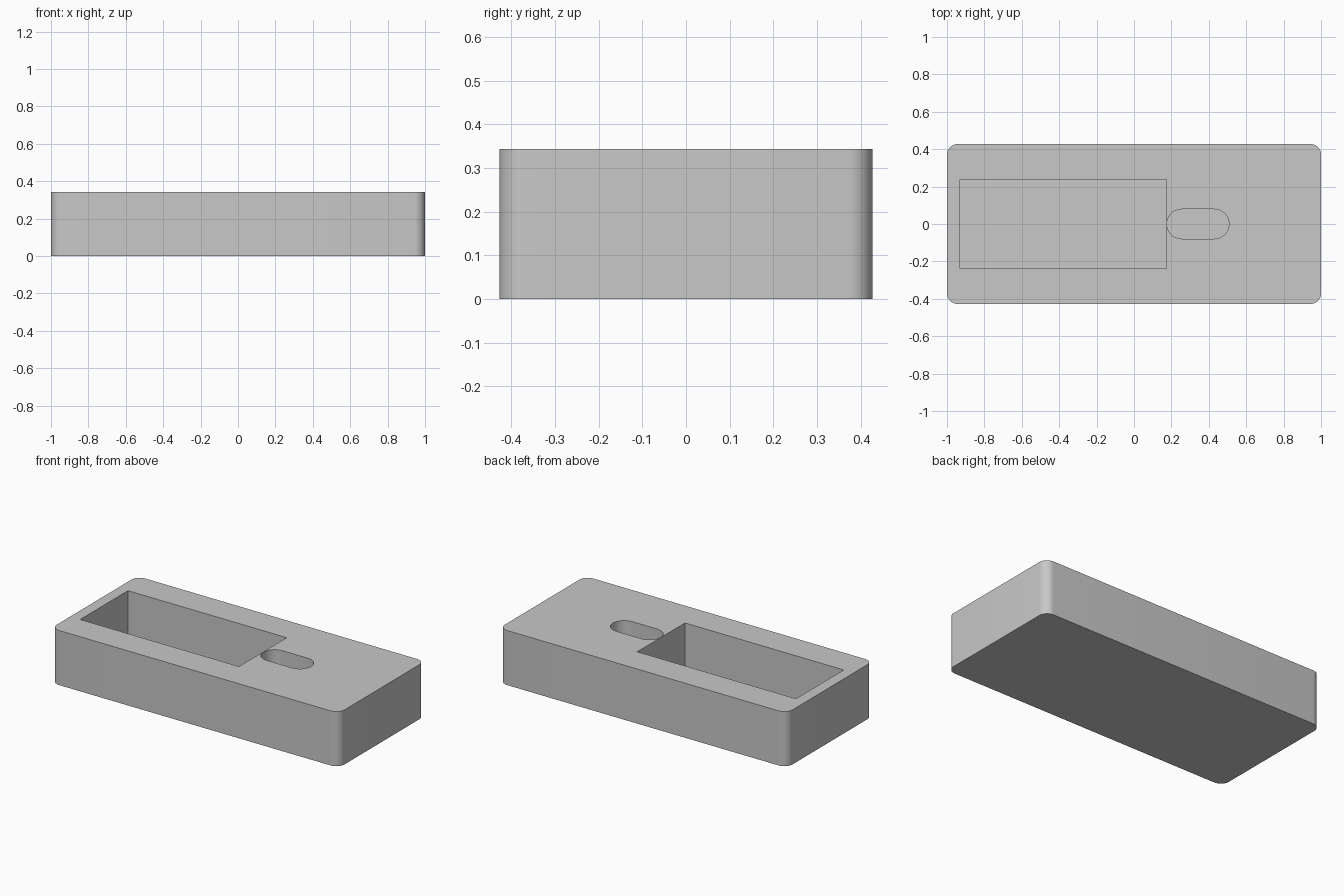
import bpy
import bmesh
from math import cos, sin, pi

default = bpy.data.objects.get("Cube")
if default:
    bpy.data.objects.remove(default, do_unlink=True)

HEIGHT = 0.343
FLOOR = 0.057      # thickness left under the recesses
ABOVE = 0.4        # cutters reach past the top face

grey = bpy.data.materials.new("plain grey")
grey.use_nodes = True
colour = (0.58, 0.58, 0.58, 1)
grey.diffuse_color = colour
grey.node_tree.nodes["Principled BSDF"].inputs["Base Color"].default_value = colour


def rounded_block(name, x0, x1, y0, y1, z0, z1, radius=0, steps=12):
    """Extruded rectangle with optional rounded vertical corners."""
    corners = [(x1, y1, -1, -1), (x0, y1, 1, -1), (x0, y0, 1, 1), (x1, y0, -1, 1)]
    outline = []
    for quarter, (x, y, sx, sy) in enumerate(corners):
        if not radius:
            outline.append((x, y))
            continue
        for i in range(steps + 1):
            a = (quarter + i / steps) * pi / 2
            outline.append((x + sx * radius + radius * cos(a),
                            y + sy * radius + radius * sin(a)))
    bm = bmesh.new()
    base = bm.faces.new([bm.verts.new((x, y, z0)) for x, y in outline])
    top = bmesh.ops.extrude_face_region(bm, geom=[base])["geom"]
    bmesh.ops.translate(bm, vec=(0, 0, z1 - z0),
                        verts=[g for g in top if isinstance(g, bmesh.types.BMVert)])
    bmesh.ops.remove_doubles(bm, verts=bm.verts, dist=1e-5)
    bmesh.ops.recalc_face_normals(bm, faces=bm.faces)
    mesh = bpy.data.meshes.new(name)
    bm.to_mesh(mesh)
    bm.free()
    mesh.materials.append(grey)
    obj = bpy.data.objects.new(name, mesh)
    bpy.context.collection.objects.link(obj)
    return obj


# Main block with rounded vertical corners
body = rounded_block("body", -1, 1, -0.4275, 0.4275, 0, HEIGHT, 0.057)

# Rectangular pocket and the round-ended slot beside it
cutters = [
    rounded_block("pocket_cutter", -0.931, 0.173, -0.237, 0.237, FLOOR, ABOVE),
    rounded_block("slot_cutter", 0.176, 0.508, -0.079, 0.079, FLOOR, ABOVE, 0.079),
]

bpy.ops.object.select_all(action="DESELECT")
bpy.context.view_layer.objects.active = body
body.select_set(True)
for cutter in cutters:
    cutter.hide_render = True
    cut = body.modifiers.new(cutter.name, "BOOLEAN")
    cut.operation = "DIFFERENCE"
    cut.solver = "EXACT"
    cut.object = cutter
    bpy.ops.object.modifier_apply(modifier=cut.name)
for cutter in cutters:
    bpy.data.objects.remove(cutter, do_unlink=True)

bpy.ops.object.shade_smooth_by_angle(angle=pi / 6)
